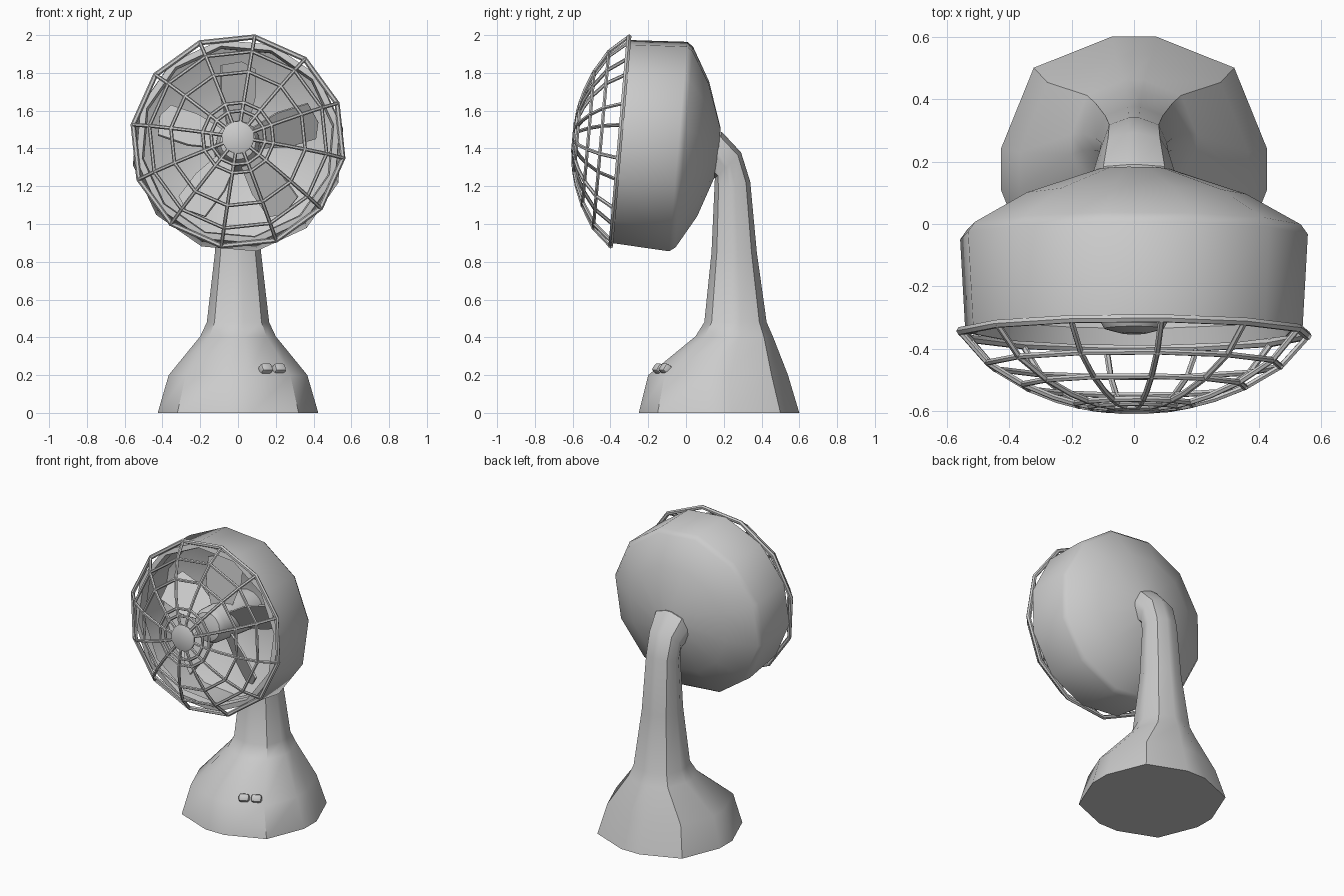
import bpy, bmesh, math
from mathutils import Matrix, Vector

if "Cube" in bpy.data.objects:
    bpy.data.objects.remove(bpy.data.objects["Cube"])

# Head frame: local z runs along the fan axis, tilted 5 degrees upward
HEAD = Matrix.Translation((0, -0.35, 1.437)) @ Matrix.Rotation(math.radians(85), 4, 'X')


def finish(name, bm, matrix=Matrix(), angle=35):
    bmesh.ops.recalc_face_normals(bm, faces=bm.faces)
    me = bpy.data.meshes.new(name)
    bm.to_mesh(me)
    bm.free()
    ob = bpy.data.objects.new(name, me)
    bpy.context.collection.objects.link(ob)
    ob.matrix_world = matrix
    bpy.ops.object.select_all(action='DESELECT')
    ob.select_set(True)
    bpy.context.view_layer.objects.active = ob
    bpy.ops.object.shade_smooth_by_angle(angle=math.radians(angle))
    return ob


def loft(name, rings, matrix=Matrix(), angle=35):
    """Skin a list of equal-length point rings and cap both ends."""
    bm = bmesh.new()
    loops = [[bm.verts.new(p) for p in ring] for ring in rings]
    n = len(loops[0])
    for a, b in zip(loops, loops[1:]):
        for i in range(n):
            j = (i + 1) % n
            bm.faces.new((a[i], a[j], b[j], b[i]))
    bm.faces.new(loops[0])
    bm.faces.new(loops[-1])
    return finish(name, bm, matrix, angle)


def circle(r, s, offset=0, n=12):
    return [Vector((r * math.cos(math.radians(offset) + math.tau * i / n),
                    r * math.sin(math.radians(offset) + math.tau * i / n), s)) for i in range(n)]


# Base and neck: one 12-sided loft with a slightly squared section
quarter = [(1, .16), (.755, .765), (.165, 1)]
section = (quarter + [(-x, y) for x, y in reversed(quarter)]
           + [(-x, -y) for x, y in quarter] + [(x, -y) for x, y in reversed(quarter)])
# centre y, centre z, half width, half depth, forward tilt
stand = [(.175, 0, .425, .425, 0), (.17, .2, .367, .37, 0), (.255, .405, .2, .205, 0),
         (.262, .48, .165, .165, 0), (.255, .85, .122, .12, 0), (.245, 1.2, .105, .098, 14),
         (.222, 1.31, .11, .098, 45), (.165, 1.37, .13, .12, 78), (.09, 1.37, .13, .11, 85)]
rings = []
for cy, cz, rx, ry, tilt in stand:
    t = math.radians(tilt)
    rings.append([(x * rx, cy + y * ry * math.cos(t), cz + y * ry * math.sin(t)) for x, y in section])
loft("base_and_neck", rings, angle=40)

# Head shell: outer wall, domed back, hollow inside
shell = [(.12, -.525), (.365, -.442), (.542, -.342), (.565, -.31), (.548, -.01), (.515, -.005),
         (.505, -.06), (.525, -.08), (.525, -.29), (.34, -.4), (.1, -.45)]
loft("head_shell", [circle(r, s, 10) for r, s in shell], HEAD, 40)

# Motor hub
loft("hub", [circle(r, s, 0, 16) for r, s in [(.13, -.46), (.115, -.05), (.095, -.015), (.04, 0)]], HEAD)

# Pitched fan blades
bm = bmesh.new()
for k in range(5):
    turn = Matrix.Rotation(math.tau * k / 5 + .35, 4, 'Z')
    pitch = Matrix.Translation((0, 0, -.17)) @ Matrix.Rotation(math.radians(35), 4, 'X')
    outline = [(.08, -.06), (.25, -.12), (.4, -.13), (.44, -.04), (.42, .09), (.25, .1), (.08, .06)]
    layers = [[bm.verts.new(turn @ pitch @ Vector((x, y, z))) for x, y in outline] for z in (-.006, .006)]
    bm.faces.new(layers[0])
    bm.faces.new(layers[1])
    for i in range(len(outline)):
        j = (i + 1) % len(outline)
        bm.faces.new((layers[0][i], layers[0][j], layers[1][j], layers[1][i]))
finish("fan_blades", bm, HEAD)


def wires(name, paths, radius, closed):
    cu = bpy.data.curves.new(name, 'CURVE')
    cu.dimensions = '3D'
    cu.bevel_depth = radius
    cu.bevel_resolution = 1
    for path in paths:
        sp = cu.splines.new('POLY')
        sp.points.add(len(path) - 1)
        for p, co in zip(sp.points, path):
            p.co = (*co, 1)
        sp.use_cyclic_u = closed
    ob = bpy.data.objects.new(name, cu)
    bpy.context.collection.objects.link(ob)
    ob.matrix_world = HEAD
    bpy.ops.object.select_all(action='DESELECT')
    ob.select_set(True)
    bpy.context.view_layer.objects.active = ob
    bpy.ops.object.convert(target='MESH')
    bpy.ops.object.shade_smooth_by_angle(angle=math.radians(50))


# Domed wire grille: rings, spokes and centre disc
dome = [(.565, 0), (.475, .1), (.36, .168), (.26, .208), (.19, .227), (.145, .236), (.06, .243)]
wires("grille_rim", [circle(.562, 0, 21)], .014, True)
wires("grille_rings", [circle(*dome[i], 21) for i in (1, 2, 4, 5)], .01, True)
wires("grille_spokes", list(zip(*[circle(r, s, 21) for r, s in dome])), .01, False)
loft("grille_centre", [circle(r, s, 21) for r, s in [(.08, .23), (.088, .238), (.088, .247), (.078, .253)]], HEAD)

# Two rounded buttons on the base
for k, (x, y) in enumerate([(.145, -.14), (.215, -.105)]):
    bm = bmesh.new()
    bmesh.ops.create_cube(bm, size=1)
    bmesh.ops.scale(bm, vec=(.066, .06, .05), verts=bm.verts)
    bmesh.ops.bevel(bm, geom=bm.edges[:], offset=.015, segments=2, affect='EDGES', profile=.5)
    place = (Matrix.Translation((x, y, .23)) @ Matrix.Rotation(math.radians(27), 4, 'Z')
             @ Matrix.Rotation(math.radians(-35), 4, 'X'))
    finish(f"button_{k + 1}", bm, place)
